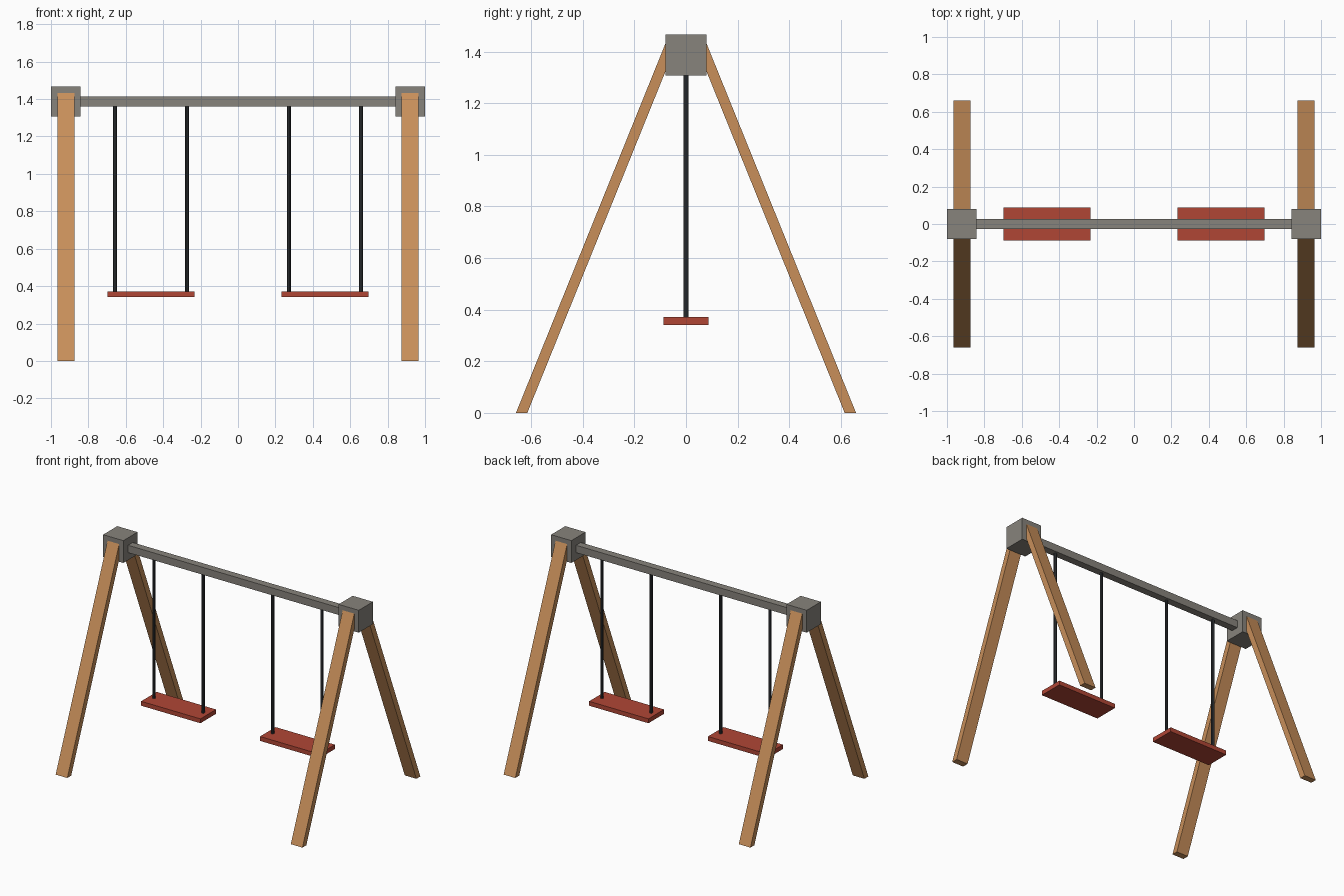
import bpy, bmesh
from mathutils import Matrix

if "Cube" in bpy.data.objects:
    bpy.data.objects.remove(bpy.data.objects["Cube"])


def material(name, r, g, b):
    lin = [(c / 255 / 12.92) if c < 10 else ((c / 255 + 0.055) / 1.055) ** 2.4 for c in (r, g, b)]
    m = bpy.data.materials.new(name)
    m.diffuse_color = (*lin, 1)
    m.use_nodes = True
    m.node_tree.nodes["Principled BSDF"].inputs["Base Color"].default_value = m.diffuse_color
    return m


WOOD = material("wood", 200, 143, 90)
METAL = material("grey metal", 135, 131, 124)
RED = material("red seat", 176, 70, 53)
DARK = material("dark rod", 50, 53, 56)


def finish(bm, name, mat):
    bmesh.ops.recalc_face_normals(bm, faces=bm.faces)
    me = bpy.data.meshes.new(name)
    bm.to_mesh(me)
    bm.free()
    me.materials.append(mat)
    ob = bpy.data.objects.new(name, me)
    bpy.context.collection.objects.link(ob)
    return ob


def box(name, mat, centre, size):
    bm = bmesh.new()
    bmesh.ops.create_cube(bm, size=1, matrix=Matrix.Translation(centre) @ Matrix.Diagonal((*size, 1)))
    return finish(bm, name, mat)


def leg(name, x, side):
    # slanted side profile with level foot, extruded across x
    profile = [(0.659, 0), (0.615, 0), (0.033, 1.438), (0.077, 1.438)]
    bm = bmesh.new()
    f = bm.faces.new([bm.verts.new((x - 0.0455, side * y, z)) for y, z in profile])
    ext = bmesh.ops.extrude_face_region(bm, geom=[f])
    vs = [v for v in ext["geom"] if isinstance(v, bmesh.types.BMVert)]
    bmesh.ops.translate(bm, verts=vs, vec=(0.091, 0, 0))
    return finish(bm, name, WOOD)


def rod(name, x, z0, z1):
    bm = bmesh.new()
    bmesh.ops.create_cone(bm, segments=8, radius1=0.0103, radius2=0.0103, depth=z1 - z0,
                          cap_ends=True, matrix=Matrix.Translation((x, 0, (z0 + z1) / 2)))
    return finish(bm, name, DARK)


# Top beam
box("top_beam", METAL, (0, 0, 1.387), (1.70, 0.052, 0.052))

for s, label in ((-1, "left"), (1, "right")):
    # Corner block and its pair of legs
    box(label + "_bracket", METAL, (s * 0.921, 0, 1.387), (0.158, 0.158, 0.158))
    leg(label + "_front_leg", s * 0.92, -1)
    leg(label + "_back_leg", s * 0.92, 1)
    # Swing seat hanging on two rods
    box(label + "_seat", RED, (s * 0.465, 0, 0.356), (0.464, 0.174, 0.031))
    for t, part in ((-1, "left"), (1, "right")):
        rod(f"{label}_seat_{part}_rod", s * 0.465 + t * 0.193, 0.365, 1.365)
